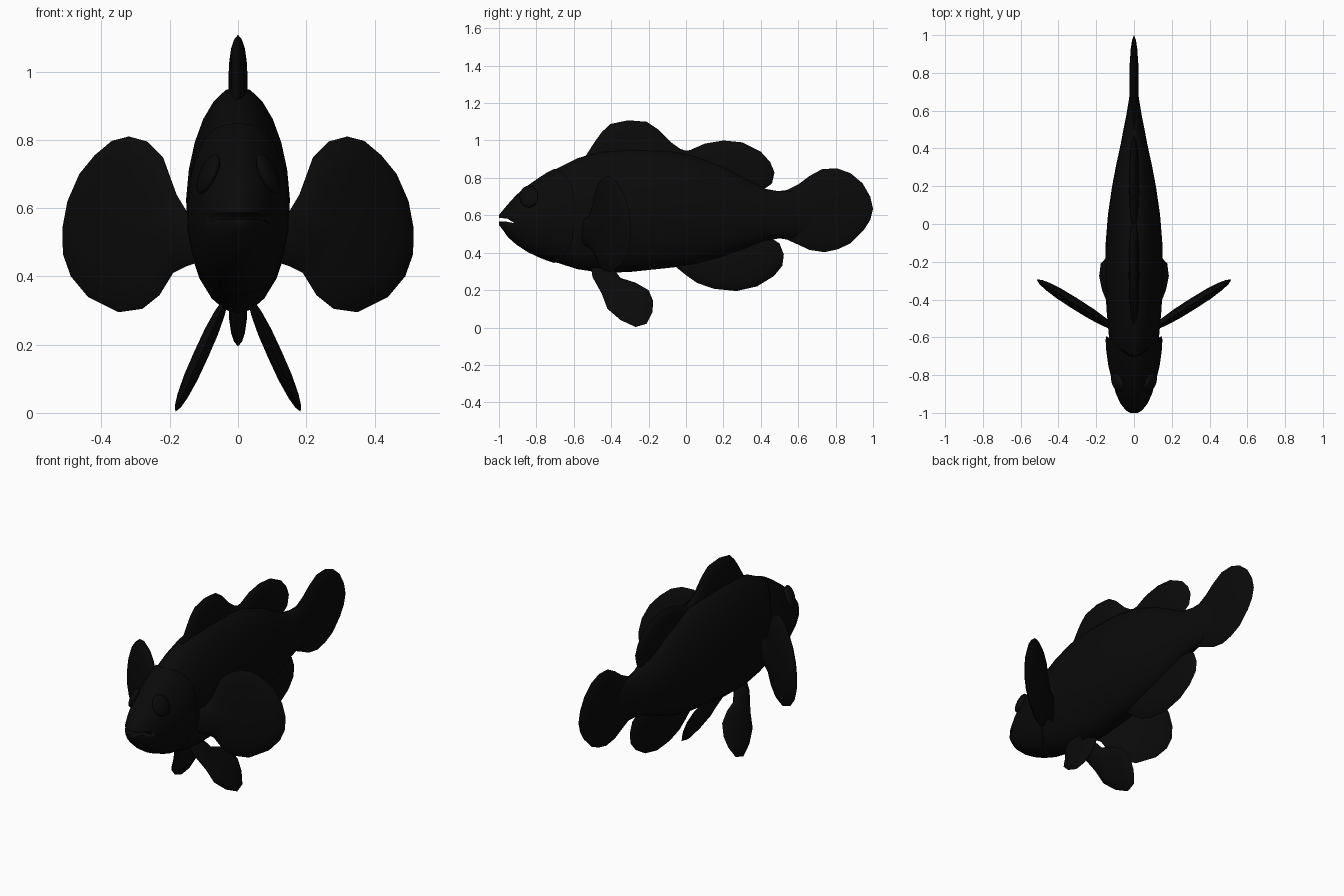
import bpy, bmesh, math
from mathutils import Vector

if "Cube" in bpy.data.objects:
    bpy.data.objects.remove(bpy.data.objects["Cube"], do_unlink=True)

black = bpy.data.materials.new("soft_black")
black.use_nodes = True
black.diffuse_color = (0.003, 0.003, 0.003, 1)
black.node_tree.nodes["Principled BSDF"].inputs["Base Color"].default_value = (0.003, 0.003, 0.003, 1)


def finish(bm, name, mirror=False, angle=40):
    bmesh.ops.recalc_face_normals(bm, faces=bm.faces)
    me = bpy.data.meshes.new(name)
    bm.to_mesh(me)
    bm.free()
    me.materials.append(black)
    ob = bpy.data.objects.new(name, me)
    bpy.context.collection.objects.link(ob)
    if mirror:
        ob.modifiers.new("mirror", "MIRROR")
    bpy.ops.object.select_all(action="DESELECT")
    ob.select_set(True)
    bpy.context.view_layer.objects.active = ob
    bpy.ops.object.shade_smooth_by_angle(angle=math.radians(angle))
    return ob


def sample(table, y):
    """Interpolate (bottom, top, half width) at y."""
    for a, b in zip(table, table[1:]):
        if y <= b[0]:
            f = max(0, (y - a[0]) / (b[0] - a[0]))
            return [p + (q - p) * f for p, q in zip(a[1:], b[1:])]
    return table[-1][1:]


def loft(name, table, ys, bend=0.0, sides=24):
    """Oval sections along y; bend sweeps the last sections forward at top and bottom."""
    bm = bmesh.new()
    rings = []
    for y0 in ys:
        ring = []
        k = bend * max(0, (y0 - ys[0]) / (ys[-1] - ys[0])) ** 2
        for i in range(sides):
            a = 2 * math.pi * i / sides
            y = y0 - k * abs(math.sin(a)) ** 3
            lo, hi, w = sample(table, y)
            z = (lo + hi) / 2 + (hi - lo) / 2 * math.sin(a)
            x = w * math.cos(a) * (1 - 0.07 * math.sin(a))
            ring.append(bm.verts.new((x, y, z)))
        rings.append(ring)
    for r, s in zip(rings, rings[1:]):
        for i in range(sides):
            j = (i + 1) % sides
            bm.faces.new((r[i], r[j], s[j], s[i]))
    bm.faces.new(rings[0])
    bm.faces.new(rings[-1])
    return finish(bm, name)


def fin(name, outline, place, normal, thick, mirror=False):
    """Lens-shaped blade: outline rings shrink to the middle while they thicken."""
    bm = bmesh.new()
    n = len(outline)
    cu = sum(p[0] for p in outline) / n
    cv = sum(p[1] for p in outline) / n
    nrm = Vector(normal).normalized()
    rim = [bm.verts.new(place(u, v)) for u, v in outline]
    for side in (1, -1):
        prev = rim
        for s, h in ((0.9, 0.42), (0.72, 0.72), (0.4, 0.95)):
            ring = [bm.verts.new(Vector(place(cu + (u - cu) * s, cv + (v - cv) * s))
                                 + nrm * side * h * thick) for u, v in outline]
            for i in range(n):
                j = (i + 1) % n
                bm.faces.new((prev[i], prev[j], ring[j], ring[i]))
            prev = ring
        mid = bm.verts.new(Vector(place(cu, cv)) + nrm * side * thick)
        for i in range(n):
            bm.faces.new((prev[i], prev[(i + 1) % n], mid))
    return finish(bm, name, mirror, 50)


# Trunk: y, bottom, top, half width
trunk = [(-0.78, 0.40, 0.78, 0.10), (-0.7, 0.35, 0.845, 0.125), (-0.58, 0.312, 0.905, 0.134),
         (-0.45, 0.292, 0.945, 0.146), (-0.3, 0.297, 0.957, 0.152), (-0.1, 0.318, 0.95, 0.150),
         (0.05, 0.335, 0.92, 0.138), (0.2, 0.375, 0.865, 0.116), (0.32, 0.42, 0.80, 0.093),
         (0.42, 0.462, 0.742, 0.071), (0.5, 0.477, 0.728, 0.056), (0.57, 0.478, 0.73, 0.042),
         (0.64, 0.50, 0.715, 0.03), (0.72, 0.56, 0.67, 0.018)]
loft("trunk", trunk, [r[0] for r in trunk])

# Head with the rear edge forming the gill cover
head_table = [(-1.0, 0.548, 0.602, 0.022), (-0.985, 0.53, 0.62, 0.045), (-0.95, 0.48, 0.662, 0.072),
              (-0.9, 0.437, 0.717, 0.095), (-0.83, 0.393, 0.772, 0.116), (-0.75, 0.36, 0.825, 0.136),
              (-0.67, 0.333, 0.867, 0.147), (-0.62, 0.322, 0.889, 0.150), (-0.595, 0.317, 0.90, 0.149)]
head = loft("head", head_table, [-1.0, -0.985, -0.95, -0.9, -0.83, -0.75, -0.67, -0.62, -0.595], 0.11)

# Open mouth cut into the snout
bm = bmesh.new()
slot = [(-0.915, 0.557), (-0.955, 0.582), (-1.05, 0.592), (-1.05, 0.566), (-0.96, 0.566)]
left = [bm.verts.new((0.2, y, z)) for y, z in slot]
right = [bm.verts.new((-0.2, y, z)) for y, z in slot]
bm.faces.new(left)
bm.faces.new(right)
for i in range(5):
    j = (i + 1) % 5
    bm.faces.new((left[i], left[j], right[j], right[i]))
cutter = finish(bm, "mouth_cutter")
cutter.hide_render = True
cut = head.modifiers.new("mouth", "BOOLEAN")
cut.object = cutter
cut.operation = "DIFFERENCE"
cut.solver = "EXACT"
bpy.context.view_layer.objects.active = head
# the cut goes before any smoothing modifier
bpy.ops.object.modifier_move_to_index(modifier="mouth", index=0)
bpy.ops.object.modifier_apply(modifier="mouth")
bpy.data.objects.remove(cutter, do_unlink=True)

# Eyes
bm = bmesh.new()
bmesh.ops.create_uvsphere(bm, u_segments=20, v_segments=12, radius=1)
for v in bm.verts:
    x, y, z = v.co.x * 0.024, v.co.y * 0.05, v.co.z * 0.058
    v.co = (0.087 + x + y * 0.28 - z * 0.35, -0.84 + y, 0.70 + z)
finish(bm, "eyes", True)


def upright(u, v):
    return (0, u, v)


# Dorsal fin lobes
fin("front_dorsal_fin", [(-0.56, 0.88), (-0.525, 0.935), (-0.49, 0.99), (-0.45, 1.045), (-0.405, 1.088),
    (-0.31, 1.108), (-0.21, 1.10), (-0.15, 1.06), (-0.08, 0.99), (-0.03, 0.955), (0.03, 0.935),
    (0.04, 0.82), (-0.2, 0.8), (-0.48, 0.8)], upright, (1, 0, 0), 0.028)
fin("rear_dorsal_fin", [(-0.09, 0.86), (-0.03, 0.945), (0.02, 0.948), (0.1, 0.983), (0.2, 1.0), (0.3, 0.99),
    (0.4, 0.94), (0.45, 0.885), (0.473, 0.83), (0.46, 0.77), (0.41, 0.735), (0.38, 0.7),
    (0.2, 0.75), (0.0, 0.8)], upright, (1, 0, 0), 0.026)

# Anal fin
fin("anal_fin", [(-0.08, 0.345), (0.0, 0.28), (0.06, 0.238), (0.15, 0.207), (0.27, 0.195), (0.38, 0.22),
    (0.47, 0.275), (0.515, 0.33), (0.523, 0.39), (0.5, 0.45), (0.46, 0.475), (0.35, 0.5),
    (0.1, 0.43)], upright, (1, 0, 0), 0.028)

# Tail fin
fin("tail_fin", [(0.42, 0.49), (0.54, 0.47), (0.6, 0.443), (0.66, 0.415), (0.74, 0.403), (0.81, 0.418),
    (0.88, 0.45), (0.95, 0.52), (0.985, 0.575), (1.0, 0.635), (0.985, 0.70), (0.945, 0.77),
    (0.88, 0.825), (0.81, 0.85), (0.73, 0.848), (0.66, 0.81), (0.6, 0.765), (0.54, 0.735),
    (0.42, 0.72)], upright, (1, 0, 0), 0.024)

# Pectoral fins, swept back and outwards
fin("pectoral_fins", [(0.09, 0.58), (0.15, 0.59), (0.18, 0.64), (0.22, 0.75), (0.265, 0.795), (0.32, 0.81),
    (0.37, 0.797), (0.42, 0.755), (0.465, 0.70), (0.5, 0.62), (0.515, 0.54), (0.513, 0.465),
    (0.49, 0.40), (0.44, 0.34), (0.35, 0.295), (0.28, 0.305), (0.23, 0.345), (0.19, 0.41),
    (0.15, 0.43), (0.09, 0.45)],
    lambda u, v: (u, -0.53 + (u - 0.14) * 0.63, v), (0.63, -1, 0), 0.03, True)

# Pelvic fins, splayed downwards
fin("pelvic_fins", [(-0.51, 0.34), (-0.5, 0.27), (-0.45, 0.18), (-0.42, 0.1), (-0.35, 0.04), (-0.27, 0.003),
    (-0.21, 0.02), (-0.18, 0.08), (-0.175, 0.14), (-0.2, 0.2), (-0.27, 0.24), (-0.35, 0.265),
    (-0.40, 0.33)],
    lambda u, v: (0.05 + (0.3 - v) * 0.45, u, v), (1, 0, 0.45), 0.022, True)
